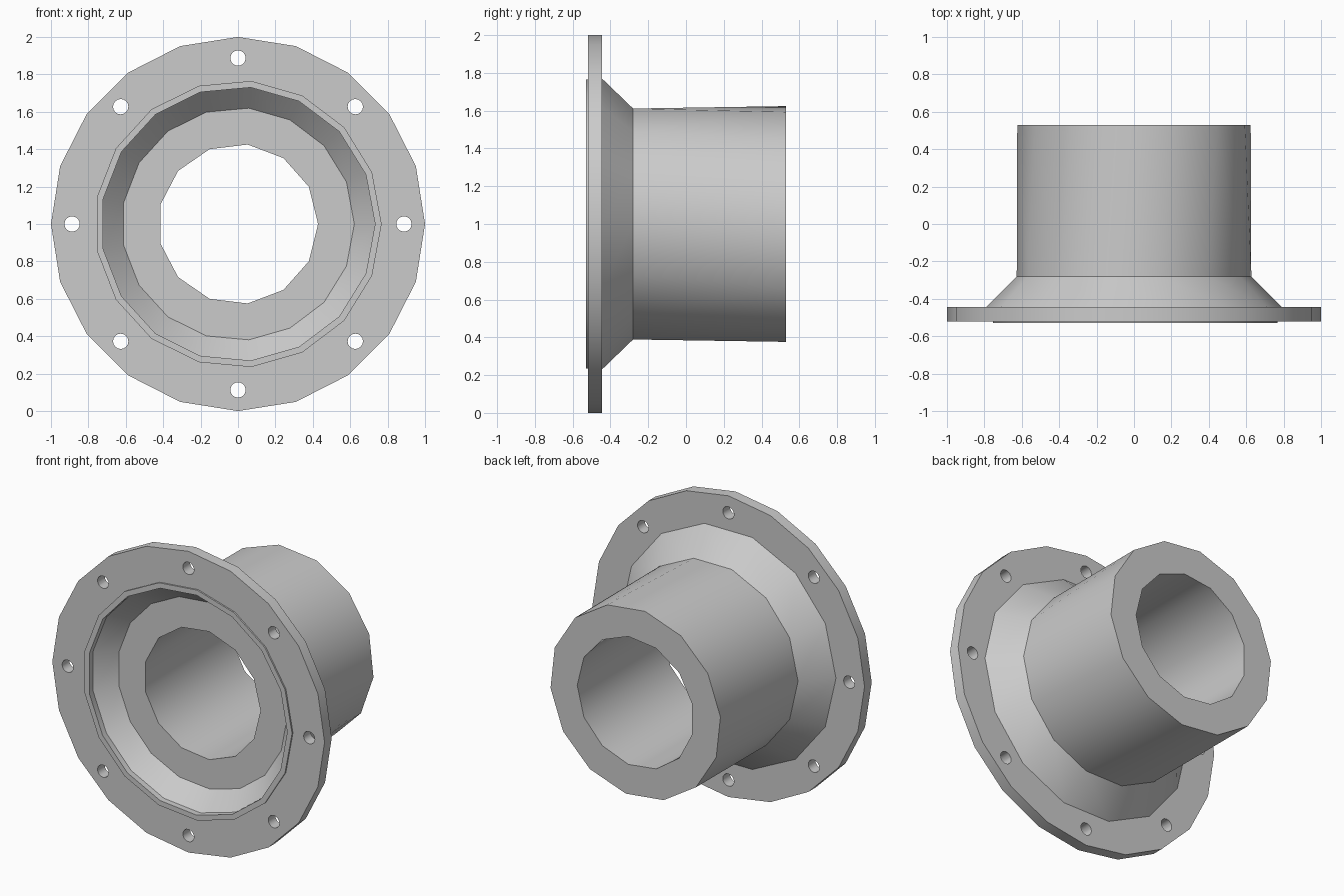
import bpy, bmesh, math
from mathutils import Matrix

if "Cube" in bpy.data.objects:
    bpy.data.objects.remove(bpy.data.objects["Cube"])

grey = bpy.data.materials.new("light_grey")
grey.diffuse_color = (0.6, 0.6, 0.6, 1)
grey.use_nodes = True
grey.node_tree.nodes["Principled BSDF"].inputs["Base Color"].default_value = grey.diffuse_color

CENTRE_Z = 1.0


def add_ring(bm, sides, radius, y, phase=0.0):
    """Polygon ring around the y axis, as a list of (angle, vertex)."""
    ring = []
    for i in range(sides):
        a = math.tau * i / sides + math.radians(phase)
        ring.append((a, bm.verts.new((radius * math.cos(a), y, CENTRE_Z + radius * math.sin(a)))))
    return ring


def stitch(bm, r1, r2):
    """Join two rings, with quads if their side counts match, else with triangles."""
    n, m = len(r1), len(r2)
    if n == m:
        for i in range(n):
            k = (i + 1) % n
            bm.faces.new((r1[i][1], r1[k][1], r2[k][1], r2[i][1]))
        return
    ang = lambda r, i: r[i % len(r)][0] + math.tau * (i // len(r))
    i = j = 0
    while i < n or j < m:
        step_first = j >= m or (i < n and ang(r1, i + 1) + ang(r1, i) <= ang(r2, j + 1) + ang(r2, j))
        if step_first:
            bm.faces.new((r1[i % n][1], r1[(i + 1) % n][1], r2[j % m][1]))
            i += 1
        else:
            bm.faces.new((r1[i % n][1], r2[(j + 1) % m][1], r2[j % m][1]))
            j += 1


# Closed profile of the fitting: sides, radius, y, phase
profile = [
    (20, 1.0, -0.52, 0),       # flange rim, front
    (20, 1.0, -0.445, 0),      # flange rim, back
    (14, 0.79, -0.445, 0),     # wide end of the outer cone
    (14, 0.627, -0.28, 0),     # narrow end of the outer cone
    (14, 0.628, 0.53, -6.43),  # tube end
    (13, 0.428, 0.53, 0),      # bore, back
    (13, 0.428, -0.375, 0),    # bore, front
    (17, 0.622, -0.375, 0),    # floor of the recess
    (17, 0.733, -0.49, 0),     # wide end of the recess cone
    (17, 0.733, -0.53, 0),     # lip, inside
    (17, 0.768, -0.53, 0),     # lip, outside
    (17, 0.768, -0.52, 0),     # foot of the lip
]
bm = bmesh.new()
rings = [add_ring(bm, *p) for p in profile]
for k in range(len(rings)):
    stitch(bm, rings[k], rings[(k + 1) % len(rings)])
bmesh.ops.recalc_face_normals(bm, faces=bm.faces)
mesh = bpy.data.meshes.new("flanged_tube")
bm.to_mesh(mesh)
bm.free()
body = bpy.data.objects.new("flanged_tube", mesh)
bpy.context.collection.objects.link(body)
mesh.materials.append(grey)

# Bolt hole cutters
bm = bmesh.new()
for i in range(8):
    a = math.tau * i / 8
    place = Matrix.Translation((0.887 * math.cos(a), -0.48, CENTRE_Z + 0.887 * math.sin(a)))
    bmesh.ops.create_cone(bm, cap_ends=True, segments=16, radius1=0.041, radius2=0.041,
                          depth=0.3, matrix=place @ Matrix.Rotation(math.pi / 2, 4, 'X'))
cut_mesh = bpy.data.meshes.new("bolt_hole_cutter")
bm.to_mesh(cut_mesh)
bm.free()
cut_mesh.materials.append(grey)
cutter = bpy.data.objects.new("bolt_hole_cutter", cut_mesh)
bpy.context.collection.objects.link(cutter)
cutter.hide_render = True

# Cut the holes and shade
bpy.context.view_layer.objects.active = body
body.select_set(True)
mod = body.modifiers.new("bolt_holes", 'BOOLEAN')
mod.operation = 'DIFFERENCE'
mod.solver = 'EXACT'
mod.object = cutter
bpy.ops.object.modifier_apply(modifier=mod.name)
bpy.data.objects.remove(cutter)
bpy.ops.object.shade_smooth_by_angle(angle=math.radians(30))
